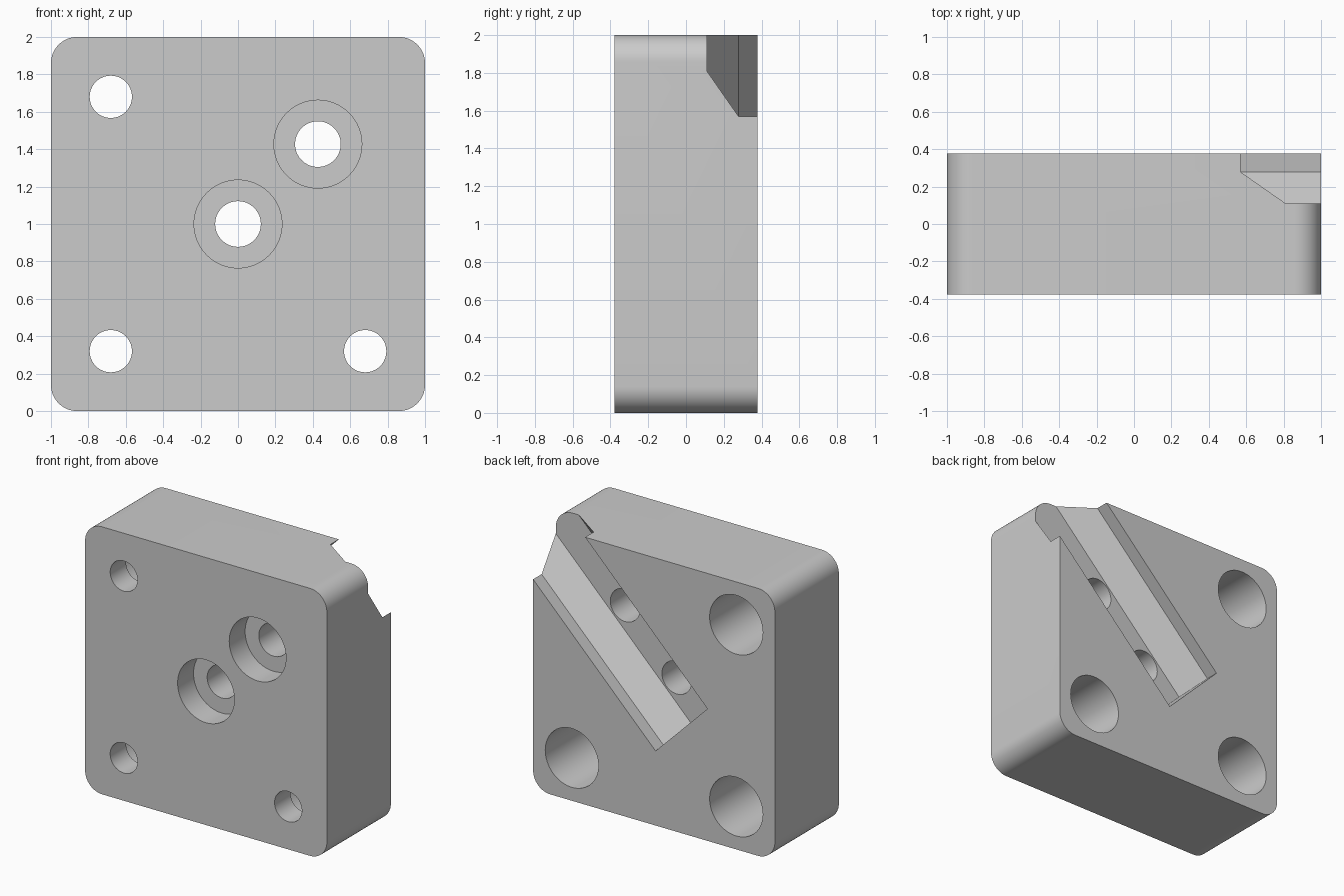
import bpy, bmesh, math
from mathutils import Matrix

if "Cube" in bpy.data.objects:
    bpy.data.objects.remove(bpy.data.objects["Cube"], do_unlink=True)

HALF_DEPTH = 0.378
STEP_Y = -0.19        # level of the shoulder inside every stepped hole
OUT = 0.5             # cutters run past the faces to this distance

grey = bpy.data.materials.new("machined grey")
grey.use_nodes = True
grey.diffuse_color = (0.6, 0.6, 0.6, 1)
grey.node_tree.nodes["Principled BSDF"].inputs["Base Color"].default_value = (0.6, 0.6, 0.6, 1)


def make_object(name, bm):
    bmesh.ops.recalc_face_normals(bm, faces=bm.faces)
    mesh = bpy.data.meshes.new(name)
    bm.to_mesh(mesh)
    bm.free()
    mesh.materials.append(grey)
    obj = bpy.data.objects.new(name, mesh)
    bpy.context.collection.objects.link(obj)
    return obj


def stepped_bore(name, x, z, front_radius, back_radius, sides=64):
    """Solid of revolution along y with one change of radius."""
    bm = bmesh.new()
    rings = []
    for r, y in ((front_radius, -OUT), (front_radius, STEP_Y),
                 (back_radius, STEP_Y), (back_radius, OUT)):
        angles = [math.tau * i / sides for i in range(sides)]
        rings.append([bm.verts.new((x + r * math.cos(a), y, z + r * math.sin(a)))
                      for a in angles])
    for a, b in zip(rings, rings[1:]):
        for i in range(sides):
            j = (i + 1) % sides
            bm.faces.new((a[i], a[j], b[j], b[i]))
    bm.faces.new(rings[0])
    bm.faces.new(rings[-1])
    return make_object(name, bm)


def diagonal_slot(name):
    """Chamfered channel swept along the diagonal and out of the corner."""
    half = [(0.134, 0.11), (0.304, 0.278), (0.304, OUT)]
    profile = half + [(-w, y) for w, y in reversed(half)]
    bm = bmesh.new()
    ends = [[bm.verts.new((along, y, w)) for w, y in profile] for along in (-0.322, 1.8)]
    n = len(profile)
    for i in range(n):
        j = (i + 1) % n
        bm.faces.new((ends[0][i], ends[0][j], ends[1][j], ends[1][i]))
    for end in ends:
        bm.faces.new(end)
    turn = Matrix.Translation((0, 0, 1)) @ Matrix.Rotation(-math.pi / 4, 4, 'Y')
    bm.transform(turn)
    return make_object(name, bm)


# Block with four rounded corners
bm = bmesh.new()
bmesh.ops.create_cube(bm, size=2)
bm.transform(Matrix.Translation((0, 0, 1)) @ Matrix.Diagonal((1, HALF_DEPTH, 1, 1)))
corners = [e for e in bm.edges if abs(e.verts[0].co.y - e.verts[1].co.y) > 0.1]
bmesh.ops.bevel(bm, geom=corners, offset=0.14, segments=12, profile=0.5, affect='EDGES')
block = make_object("mounting_block", bm)

# Slot, counterbores from the front, and corner holes widened from the back
cutters = [diagonal_slot("slot_cutter")]
for x in (0, 0.427):
    cutters.append(stepped_bore("counterbore_cutter", x, 1 + x, 0.235, 0.122))
for x, z in ((-0.68, 1.68), (-0.68, 0.32), (0.68, 0.32)):
    cutters.append(stepped_bore("corner_hole_cutter", x, z, 0.113, 0.22))

bpy.ops.object.select_all(action='DESELECT')
bpy.context.view_layer.objects.active = block
block.select_set(True)
for cutter in cutters:
    cutter.hide_render = True
    cut = block.modifiers.new(cutter.name, 'BOOLEAN')
    cut.operation = 'DIFFERENCE'
    cut.solver = 'EXACT'
    cut.object = cutter
    bpy.ops.object.modifier_apply(modifier=cut.name)
for cutter in cutters:
    bpy.data.objects.remove(cutter, do_unlink=True)

bpy.ops.object.shade_smooth_by_angle(angle=math.radians(30))
